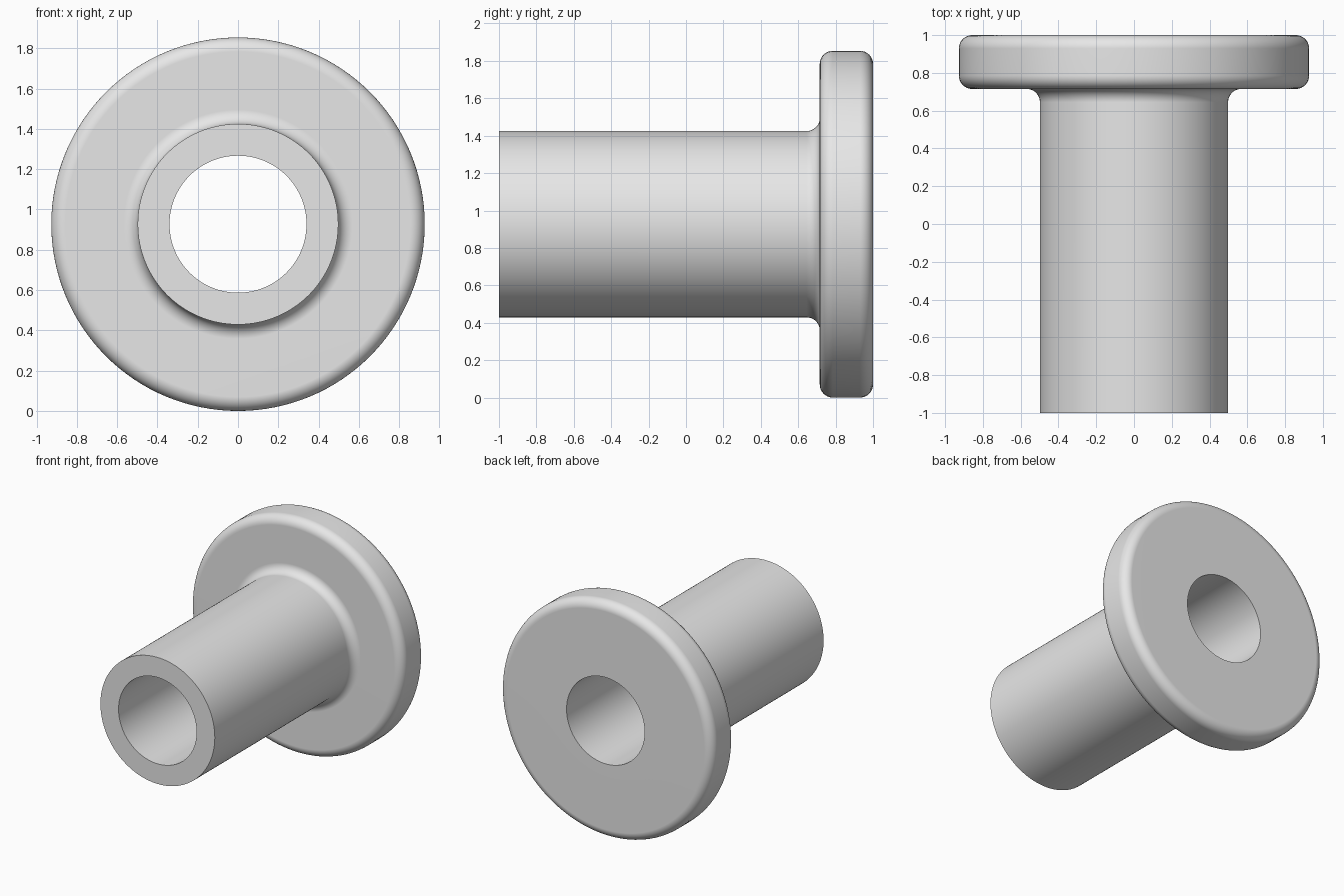
import bpy, bmesh
from math import sin, cos, pi, radians
from mathutils import Vector, Matrix

cube = bpy.data.objects.get("Cube")
if cube:
    bpy.data.objects.remove(cube, do_unlink=True)

BORE, TUBE, FLANGE = 0.34, 0.498, 0.927   # radii
FRONT, STEP, BACK = -1.0, 0.715, 1.0      # positions along y
ROUND = 0.07
SIDES = 128


def arc(r, y, start, end, steps=8):
    """Quarter-round points (radius, y) about a centre, angles in degrees."""
    angles = [radians(start + (end - start) * i / steps) for i in range(steps + 1)]
    return [(r + ROUND * cos(a), y + ROUND * sin(a)) for a in angles]


# Closed cross-section of the sleeve wall and flange
profile = [(BORE, FRONT), (TUBE, FRONT)]
profile += arc(TUBE + ROUND, STEP - ROUND, 180, 90)      # root fillet
profile += arc(FLANGE - ROUND, STEP + ROUND, -90, 0)     # front rim
profile += arc(FLANGE - ROUND, BACK - ROUND, 0, 90)      # back rim
profile += [(BORE, BACK)]

# Revolve the section about the y axis
bm = bmesh.new()
rings = []
for i in range(SIDES):
    turn = Matrix.Rotation(2 * pi * i / SIDES, 3, 'Y')
    rings.append([bm.verts.new(turn @ Vector((r, y, 0))) for r, y in profile])
for i, ring in enumerate(rings):
    after = rings[(i + 1) % SIDES]
    for j in range(len(profile)):
        k = (j + 1) % len(profile)
        bm.faces.new((ring[j], ring[k], after[k], after[j]))
bmesh.ops.recalc_face_normals(bm, faces=bm.faces)

mesh = bpy.data.meshes.new("flanged_bushing")
bm.to_mesh(mesh)
bm.free()
bushing = bpy.data.objects.new("flanged_bushing", mesh)
bushing.location.z = FLANGE
bpy.context.collection.objects.link(bushing)

# Plain grey finish
grey = bpy.data.materials.new("light_grey")
grey.use_nodes = True
colour = (0.8, 0.8, 0.8, 1)
grey.diffuse_color = colour
grey.node_tree.nodes["Principled BSDF"].inputs["Base Color"].default_value = colour
mesh.materials.append(grey)

# Smooth curves, crisp end edges, flat end faces
bpy.ops.object.select_all(action='DESELECT')
bushing.select_set(True)
bpy.context.view_layer.objects.active = bushing
bpy.ops.object.shade_smooth_by_angle(angle=radians(30))
weighted = bushing.modifiers.new("even_shading", 'WEIGHTED_NORMAL')
weighted.keep_sharp = True
